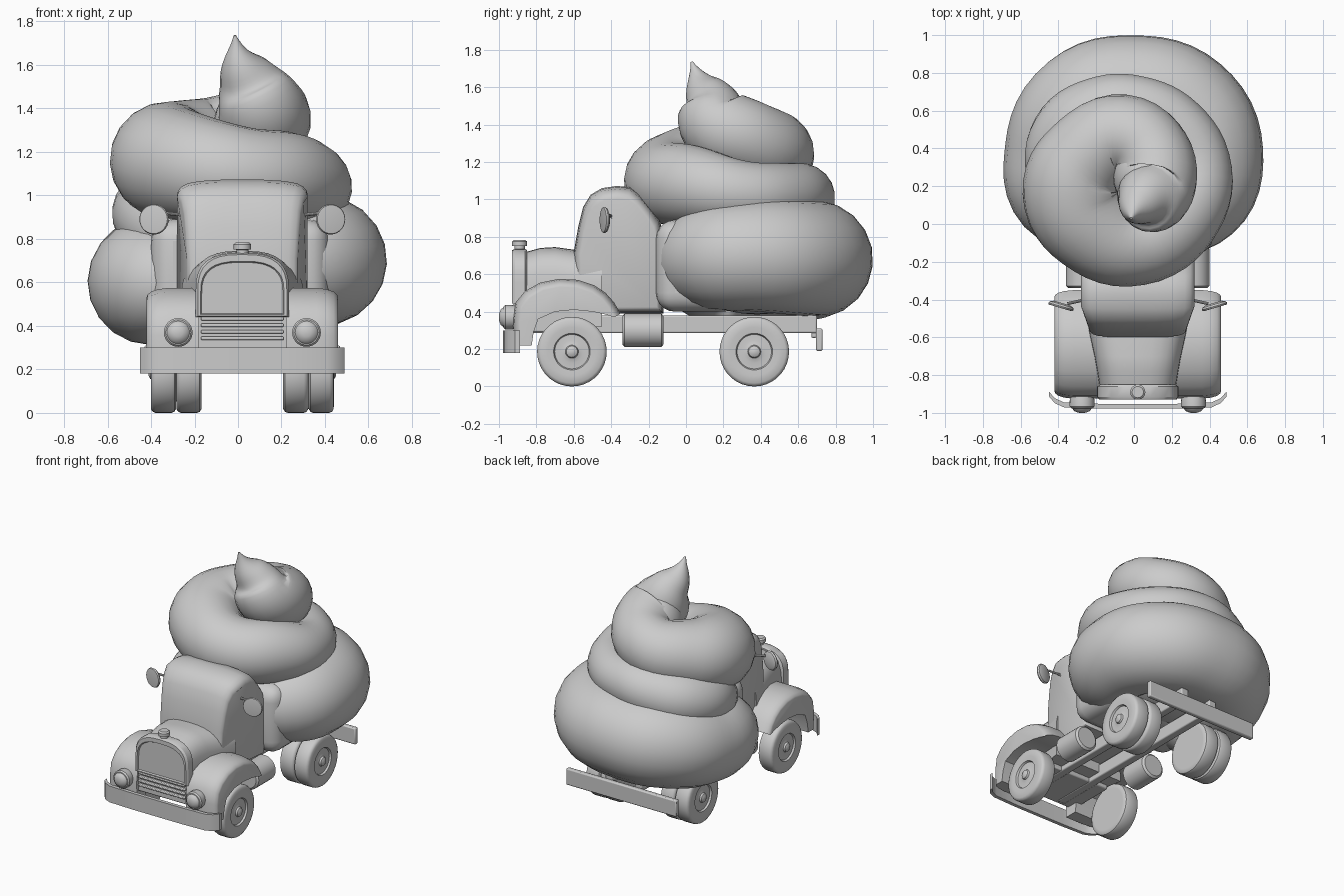
import bpy, bmesh, math
from mathutils import Vector

if "Cube" in bpy.data.objects:
    bpy.data.objects.remove(bpy.data.objects["Cube"])

CX = 0.02  # truck centre line


def finish(ob, angle=40):
    bpy.ops.object.select_all(action='DESELECT')
    ob.select_set(True)
    bpy.context.view_layer.objects.active = ob
    if ob.type == 'CURVE':
        bpy.ops.object.convert(target='MESH')
        ob = bpy.context.object
    bpy.ops.object.shade_smooth_by_angle(angle=math.radians(angle))
    return ob


def loft(name, rings, angle=40):
    """Skin a list of equal-length point rings and cap both ends."""
    bm = bmesh.new()
    vs = [[bm.verts.new(p) for p in r] for r in rings]
    n = len(vs[0])
    for a, b in zip(vs, vs[1:]):
        for i in range(n):
            j = (i + 1) % n
            bm.faces.new((a[i], a[j], b[j], b[i]))
    bm.faces.new(vs[0])
    bm.faces.new(vs[-1])
    bmesh.ops.recalc_face_normals(bm, faces=bm.faces)
    me = bpy.data.meshes.new(name)
    bm.to_mesh(me)
    bm.free()
    ob = bpy.data.objects.new(name, me)
    bpy.context.collection.objects.link(ob)
    return finish(ob, angle)


def revolve(name, origin, axis, prof, n=28):
    """Lathe (distance, radius) pairs along an axis; x is relative to the truck centre."""
    o, d = Vector(origin) + Vector((CX, 0, 0)), Vector(axis).normalized()
    q = d.to_track_quat('Z', 'Y')
    ring = [Vector((math.cos(2 * math.pi * i / n), math.sin(2 * math.pi * i / n), 0)) for i in range(n)]
    return loft(name, [[o + d * t + q @ (v * r) for v in ring] for t, r in prof], 35)


def box(name, lo, hi, bevel=0.008, segments=2):
    (x0, y0, z0), (x1, y1, z1) = lo, hi
    ob = loft(name, [[(x + CX, y0, z0), (x + CX, y1, z0), (x + CX, y1, z1), (x + CX, y0, z1)] for x in (x0, x1)])
    m = ob.modifiers.new('bevel', 'BEVEL')
    m.width, m.segments = bevel, segments
    return ob


def arch(w, z0, z1, y, h, n=16, p=2.8):
    """Round-topped cross-section across the truck."""
    pts = [(CX + w, y, z0)]
    for i in range(n + 1):
        c, s = math.cos(math.pi * i / n), math.sin(math.pi * i / n)
        pts.append((CX + math.copysign(abs(c) ** (2 / p), c) * w, y, z1 - h + h * abs(s) ** (2 / p)))
    return pts + [(CX - w, y, z0)]


def scaled(pts, x, k, c, taper=0):
    """Profile at x shrunk about c; taper narrows it towards the windscreen."""
    return [(CX + x * (1 - taper * max(0, (-.45 - y) / .15)), c[0] + (y - c[0]) * k, c[1] + (z - c[1]) * k)
            for y, z in pts]


# cab, side profile with pillowed sides
cab = [(-.60, .39), (-.60, .72), (-.575, .86), (-.55, .96), (-.51, 1.025), (-.45, 1.06), (-.37, 1.072),
       (-.30, 1.065), (-.25, 1.03), (-.19, .96), (-.14, .89), (-.12, .80), (-.12, .39)]
steps = [(.30, .85), (.295, .89), (.28, .93), (.25, .965), (.19, .988), (.1, 1)]
loft("cab", [scaled(cab, -x, k, (-.36, .62), .15) for x, k in steps] +
     [scaled(cab, x, k, (-.36, .62), .15) for x, k in reversed(steps)], 50)

# hood, radiator shell with recessed grille, lower nose
loft("hood", [arch(.20, .32, .715, -.87, .2), arch(.215, .32, .74, -.78, .2), arch(.23, .32, .745, -.70, .2),
              arch(.255, .32, .73, -.59, .2), arch(.28, .32, .73, -.45, .2)])
loft("radiator_shell", [arch(.20, .44, .73, -.85, .18), arch(.215, .44, .735, -.86, .18),
                        arch(.215, .44, .735, -.915, .18), arch(.205, .445, .728, -.93, .175),
                        arch(.192, .452, .697, -.93, .15), arch(.187, .458, .692, -.92, .15)], 30)
box("lower_nose", (-.25, -.905, .29), (.25, -.55, .46))
for i in range(4):
    z = .335 + i * .03
    box("grille_slat", (-.19, -.925, z), (.19, -.90, z + .016), .005)
revolve("radiator_cap", (0, -.89, .72), (0, 0, 1), [(0, .028), (.03, .028), (.031, .04), (.055, .04), (.064, .03)])

# swept bumper, constant section following its plan curve
plan = [(-.47, -.90), (-.44, -.935), (-.39, -.958), (-.2, -.965), (.2, -.965), (.39, -.958), (.44, -.935), (.47, -.90)]
loft("front_bumper", [[(CX + x, y - .013, .18), (CX + x, y + .013, .18), (CX + x, y + .013, .30),
                       (CX + x, y - .013, .30)] for x, y in plan])
box("rear_bumper", (-.45, .695, .19), (.45, .73, .31))

# wheel profile: inner face to outer hub
tyre = [(0, .15), (.0, .168), (.008, .181), (.02, .186), (.095, .186), (.108, .18), (.115, .168), (.116, .13),
        (.113, .098), (.10, .092), (.10, .06), (.104, .04), (.106, .035), (.118, .03), (.126, .015), (.127, .002)]
dual = tyre[:8] + [(.113, .098), (.10, .09)]
outer = [(-.92, .22), (-.925, .36), (-.91, .45), (-.86, .51), (-.78, .555), (-.68, .575), (-.58, .57), (-.49, .54),
         (-.43, .50), (-.385, .45), (-.35, .39)]
inner = [(-.43, .385), (-.50, .40), (-.60, .41), (-.70, .40), (-.79, .36), (-.815, .29), (-.825, .22)]

for s in (-1, 1):
    # wheels
    revolve("front_wheel", (s * .305, -.61, .186), (s, 0, 0), tyre, 36)
    revolve("rear_outer_wheel", (s * .305, .365, .186), (s, 0, 0), tyre, 36)
    revolve("rear_inner_wheel", (s * .188, .365, .186), (s, 0, 0), dual, 36)
    # fender, rounded towards the outside
    loft("fender", [scaled(outer, s * x, k, (-.62, .22)) + scaled(inner, s * x, 1, (0, 0))
                    for x, k in [(.20, 1), (.34, 1), (.39, .98), (.42, .95), (.436, .91), (.44, .88)]])
    # headlight
    revolve("headlight", (s * .295, -.88, .37), (0, -1, 0), [(0, .055), (.05, .065), (.085, .066), (.095, .058),
            (.096, .052), (.11, .042), (.119, .02), (.12, .002)])
    # side tank under the cab
    revolve("side_tank", (s * .29, -.34, .30), (0, 1, 0), [(0, .075), (.012, .09), (.208, .09), (.22, .075)])
    # frame rail and bumper bracket
    box("frame_rail", (s * .12 - .03, -.88, .285), (s * .12 + .03, .70, .38))
    box("bumper_bracket", (s * .12 - .02, .67, .26), (s * .12 + .02, .70, .33))
    # wing mirror
    d = Vector((s * .28, -.96, 0))
    revolve("mirror", (s * .405, -.432, .89), d, [(-.014, .045), (-.006, .064), (.004, .07), (.012, .066), (.013, .06)])
    revolve("mirror_arm", (s * .275, -.40, .91), (s * .09, -.02, .01), [(0, .014), (.012, .014), (.013, .008), (.1, .008)], 10)

# soft swirl: one tapering tube climbing clockwise (x, y, z, radius)
path = [(-.18, .04, .60, .18), (-.36, .14, .60, .27), (-.39, .38, .61, .295), (-.26, .62, .66, .31), (0, .69, .68, .31),
        (.26, .61, .69, .31), (.385, .37, .70, .30), (.32, .14, .69, .28), (.12, .07, .68, .23), (-.15, .10, .77, .20),
        (-.37, .26, .89, .19), (-.35, .46, .94, .20), (-.18, .59, .99, .19), (.02, .61, 1.02, .175), (.22, .51, 1.02, .175),
        (.34, .29, 1.03, .18), (.25, .05, 1.07, .215), (.02, -.10, 1.09, .225), (-.22, -.02, 1.13, .25),
        (-.325, .17, 1.16, .265), (-.25, .36, 1.20, .24), (-.05, .47, 1.25, .215), (.11, .34, 1.32, .21),
        (.10, .16, 1.41, .205), (.05, .13, 1.52, .15), (.005, .075, 1.62, .08), (-.015, .03, 1.735, .006)]
cu = bpy.data.curves.new("swirl", 'CURVE')
cu.dimensions, cu.bevel_depth, cu.bevel_resolution = '3D', 1.0, 8
cu.resolution_u, cu.use_fill_caps = 6, True
sp = cu.splines.new('BEZIER')
sp.radius_interpolation = 'CARDINAL'
sp.bezier_points.add(len(path) - 1)
for bp, (x, y, z, r) in zip(sp.bezier_points, path):
    bp.co, bp.radius = (x, y, z), r
    bp.handle_left_type = bp.handle_right_type = 'AUTO'
swirl = bpy.data.objects.new("swirl", cu)
bpy.context.collection.objects.link(swirl)
finish(swirl, 60)

# fillers closing the hollow centre of the coils, and the flat face against the cab
for name, c, r in (("swirl_lower_core", (0, .38, .66), (.42, .42, .275)),
                   ("swirl_upper_core", (0, .25, 1.04), (.34, .35, .24)),
                   ("swirl_top_core", (.05, .25, 1.32), (.16, .18, .2))):
    bpy.ops.mesh.primitive_uv_sphere_add(segments=32, ring_count=16, location=c)
    ob = bpy.context.object
    ob.name, ob.scale = name, r
    finish(ob)
box("swirl_front_face", (-.42, -.16, .40), (.40, .30, .89), .1, 5)
